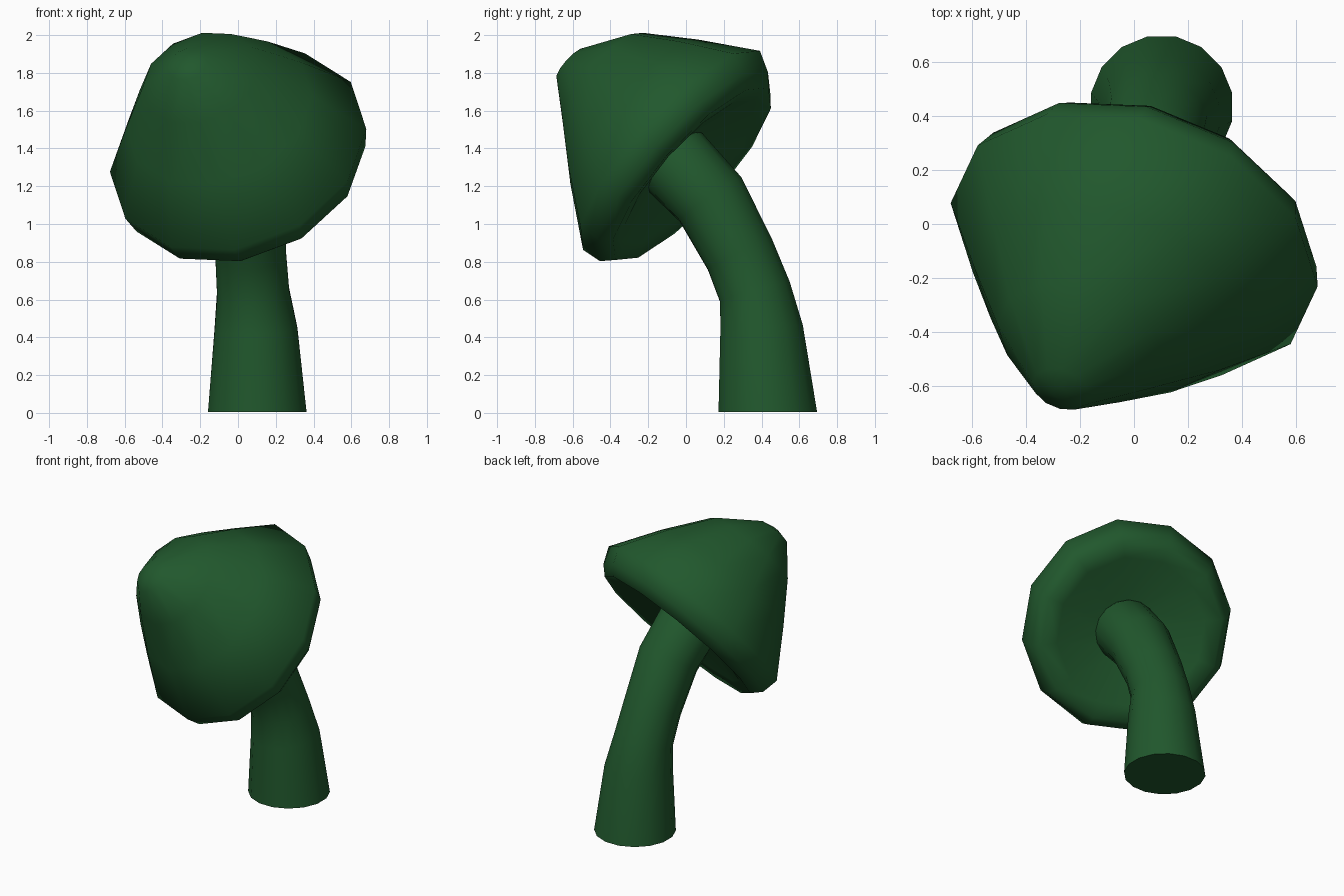
import bpy, bmesh, math
from mathutils import Vector

if "Cube" in bpy.data.objects:
    bpy.data.objects.remove(bpy.data.objects["Cube"])

green = bpy.data.materials.new("dark_green")
green.use_nodes = True
COLOUR = (0.015, 0.097, 0.026, 1)
green.diffuse_color = COLOUR
green.node_tree.nodes["Principled BSDF"].inputs["Base Color"].default_value = COLOUR


def skin_rings(name, rings, sides, phase):
    """Skin a closed, smooth tube over rings of (centre, side axis, up axis, radius)."""
    bm = bmesh.new()
    loops = []
    angles = [2 * math.pi * (i + phase) / sides for i in range(sides)]
    for centre, a, b, r in rings:
        loops.append([bm.verts.new(centre + r * (a * math.cos(t) + b * math.sin(t))) for t in angles])
    for low, high in zip(loops, loops[1:]):
        for i in range(sides):
            j = (i + 1) % sides
            bm.faces.new((low[i], low[j], high[j], high[i]))
    bm.faces.new(loops[0])
    bm.faces.new(loops[-1])
    bmesh.ops.recalc_face_normals(bm, faces=bm.faces)
    mesh = bpy.data.meshes.new(name)
    bm.to_mesh(mesh)
    bm.free()
    mesh.materials.append(green)
    obj = bpy.data.objects.new(name, mesh)
    bpy.context.collection.objects.link(obj)
    bpy.ops.object.select_all(action="DESELECT")
    obj.select_set(True)
    bpy.context.view_layer.objects.active = obj
    bpy.ops.object.shade_smooth_by_angle(angle=math.radians(80))


# Cap: tilted forward, with a blunt tip and a hollow underside
axis = Vector((-0.27, -0.715, 0.645)).normalized()
side = Vector((0.67, -0.15, 0.11))
side = (side - axis * side.dot(axis)).normalized()
up = axis.cross(side)
centre = Vector((0.0, -0.09, 1.375))
# radius, height along the axis, shift sideways, shift upwards
cap_profile = [
    (0.18, -0.05, 0, 0),
    (0.50, -0.15, 0, 0),
    (0.61, -0.17, 0, 0),
    (0.67, -0.11, 0, 0),
    (0.705, 0.0, 0, 0.02),
    (0.51, 0.30, -0.02, 0.04),
    (0.32, 0.56, -0.05, 0.06),
    (0.11, 0.75, -0.07, 0),
    (0.03, 0.77, -0.07, 0),
]
skin_rings("mushroom_cap", [(centre + axis * h + side * s + up * u, side, up, r)
                            for r, h, s, u in cap_profile], 12, 0)

# Stem: a tapering tube that bends forward into the cap
stem_path = [
    ((0.102, 0.433, 0.005), 0.266),
    ((0.095, 0.40, 0.44), 0.224),
    ((0.08, 0.365, 0.64), 0.195),
    ((0.067, 0.285, 0.84), 0.191),
    ((0.05, 0.13, 1.13), 0.203),
    ((0.015, -0.06, 1.33), 0.21),
    ((-0.02, -0.14, 1.40), 0.20),
]
points = [Vector(p) for p, r in stem_path]
stem_rings = []
for i, (p, r) in enumerate(stem_path):
    if i == 0:
        along = Vector((0, 0, 1))
    else:
        along = (points[min(i + 1, len(points) - 1)] - points[i - 1]).normalized()
    a = Vector((0, 1, 0)).cross(along).normalized()
    stem_rings.append((points[i], a, along.cross(a), r))
skin_rings("mushroom_stem", stem_rings, 16, 0.5)
